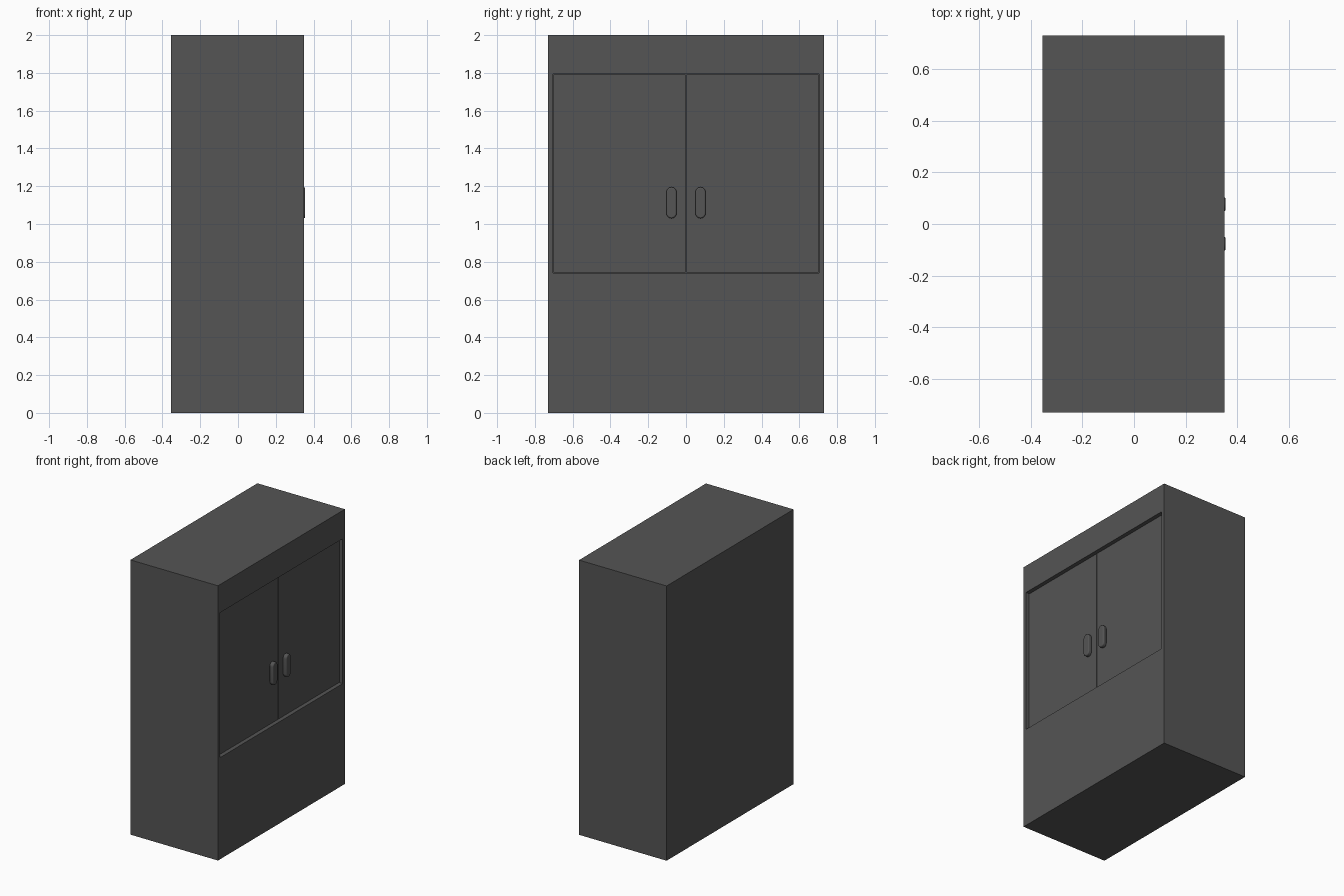
import bpy
import bmesh
import math

cube = bpy.data.objects.get("Cube")
if cube:
    bpy.data.objects.remove(cube, do_unlink=True)

grey = bpy.data.materials.new("charcoal_grey")
grey.use_nodes = True
colour = (0.09, 0.09, 0.09, 1)
grey.diffuse_color = colour
grey.node_tree.nodes["Principled BSDF"].inputs["Base Color"].default_value = colour

# Overall sizes
BACK, FRONT, HALF_WIDTH, HEIGHT = -0.355, 0.35, 0.73, 2.0
OPEN_HALF, OPEN_LOW, OPEN_HIGH = 0.705, 0.74, 1.795
RECESS_FLOOR, DOOR_FRONT, GAP = 0.30, 0.325, 0.004


def finish(name, bm):
    bmesh.ops.recalc_face_normals(bm, faces=bm.faces)
    mesh = bpy.data.meshes.new(name)
    bm.to_mesh(mesh)
    bm.free()
    mesh.materials.append(grey)
    obj = bpy.data.objects.new(name, mesh)
    bpy.context.collection.objects.link(obj)
    return obj


def box(x0, x1, y0, y1, z0, z1):
    bm = bmesh.new()
    bmesh.ops.create_cube(bm, size=1)
    for v in bm.verts:
        v.co.x = x1 if v.co.x > 0 else x0
        v.co.y = y1 if v.co.y > 0 else y0
        v.co.z = z1 if v.co.z > 0 else z0
    return bm


# Cabinet body with a shallow recess in its +x face
bm = box(BACK, FRONT, -HALF_WIDTH, HALF_WIDTH, 0, HEIGHT)
panel = max(bm.faces, key=lambda f: f.calc_center_median().x)
for depth in (FRONT, RECESS_FLOOR):
    bmesh.ops.inset_individual(bm, faces=[panel], thickness=0.02)
    middle = panel.calc_center_median().z
    for v in panel.verts:
        v.co.x = depth
        v.co.y = math.copysign(OPEN_HALF, v.co.y)
        v.co.z = OPEN_HIGH if v.co.z > middle else OPEN_LOW
finish("cabinet_body", bm)


# Rounded pull: a stadium outline extruded outwards, with a softened rim
def handle(name, centre_y):
    radius, low, high, steps = 0.027, 1.03, 1.195, 12
    bm = bmesh.new()
    outline = []
    for centre_z, start in ((high - radius, 0), (low + radius, math.pi)):
        for i in range(steps + 1):
            a = start + math.pi * i / steps
            outline.append(bm.verts.new((DOOR_FRONT, centre_y + radius * math.cos(a),
                                         centre_z + radius * math.sin(a))))
    base = bm.faces.new(outline)
    top = bmesh.ops.extrude_face_region(bm, geom=[base])["geom"]
    for v in top:
        if isinstance(v, bmesh.types.BMVert):
            v.co.x = FRONT + 0.005
    obj = finish(name, bm)
    bevel = obj.modifiers.new("soft_rim", "BEVEL")
    bevel.width = 0.007
    bevel.segments = 3
    bevel.angle_limit = math.radians(50)
    bpy.ops.object.select_all(action="DESELECT")
    obj.select_set(True)
    bpy.context.view_layer.objects.active = obj
    bpy.ops.object.shade_smooth_by_angle(angle=math.radians(40))


# Pair of doors and their pulls
for side, sign in (("back", 1), ("front", -1)):
    ys = sorted((sign * GAP / 2, sign * (OPEN_HALF - GAP)))
    finish(side + "_door", box(RECESS_FLOOR, DOOR_FRONT, ys[0], ys[1],
                               OPEN_LOW + GAP, OPEN_HIGH - GAP))
    handle(side + "_handle", sign * 0.077)
